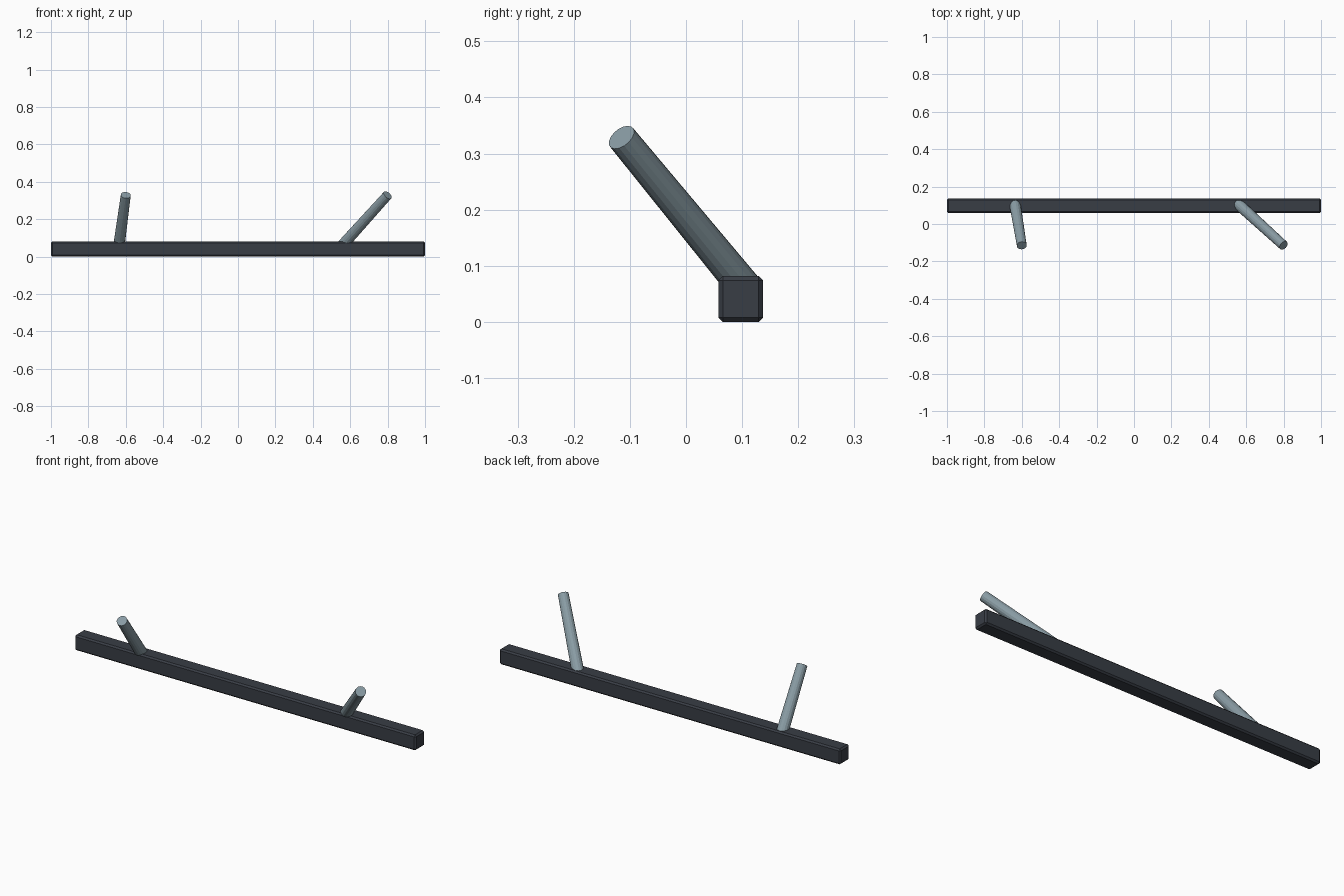
import bpy
import bmesh
from mathutils import Vector

if "Cube" in bpy.data.objects:
    bpy.data.objects.remove(bpy.data.objects["Cube"])


def material(name, color):
    m = bpy.data.materials.new(name)
    m.diffuse_color = (*color, 1)
    m.use_nodes = True
    m.node_tree.nodes["Principled BSDF"].inputs["Base Color"].default_value = m.diffuse_color
    return m


def add_object(name, bm, mat):
    mesh = bpy.data.meshes.new(name)
    bm.to_mesh(mesh)
    bm.free()
    mesh.materials.append(mat)
    ob = bpy.data.objects.new(name, mesh)
    bpy.context.collection.objects.link(ob)
    return ob


dark = material("dark_slate", (0.04, 0.047, 0.06))
grey = material("blue_grey_metal", (0.25, 0.33, 0.37))

# Long square bar with chamfered edges
bm = bmesh.new()
bmesh.ops.create_cube(bm, size=1)
for v in bm.verts:
    v.co = Vector((v.co.x * 2, v.co.y * 0.08, v.co.z * 0.082)) + Vector((0, 0.0975, 0.041))
bar = add_object("bar", bm, dark)
bevel = bar.modifiers.new("chamfer", 'BEVEL')
bevel.width = 0.008
bevel.segments = 1


# Slightly tapered rods leaning forward out of the bar
def rod(name, base, tip):
    base, tip = Vector(base), Vector(tip)
    axis = tip - base
    bm = bmesh.new()
    bmesh.ops.create_cone(bm, cap_ends=True, segments=16, radius1=0.0305,
                          radius2=0.0265, depth=axis.length)
    bmesh.ops.rotate(bm, verts=bm.verts, cent=(0, 0, 0),
                     matrix=Vector((0, 0, 1)).rotation_difference(axis).to_matrix())
    bmesh.ops.translate(bm, verts=bm.verts, vec=(base + tip) / 2)
    add_object(name, bm, grey)


rod("left_rod", (-0.637, 0.11, 0.055), (-0.60, -0.115, 0.329))
rod("right_rod", (0.553, 0.11, 0.055), (0.80, -0.115, 0.329))
